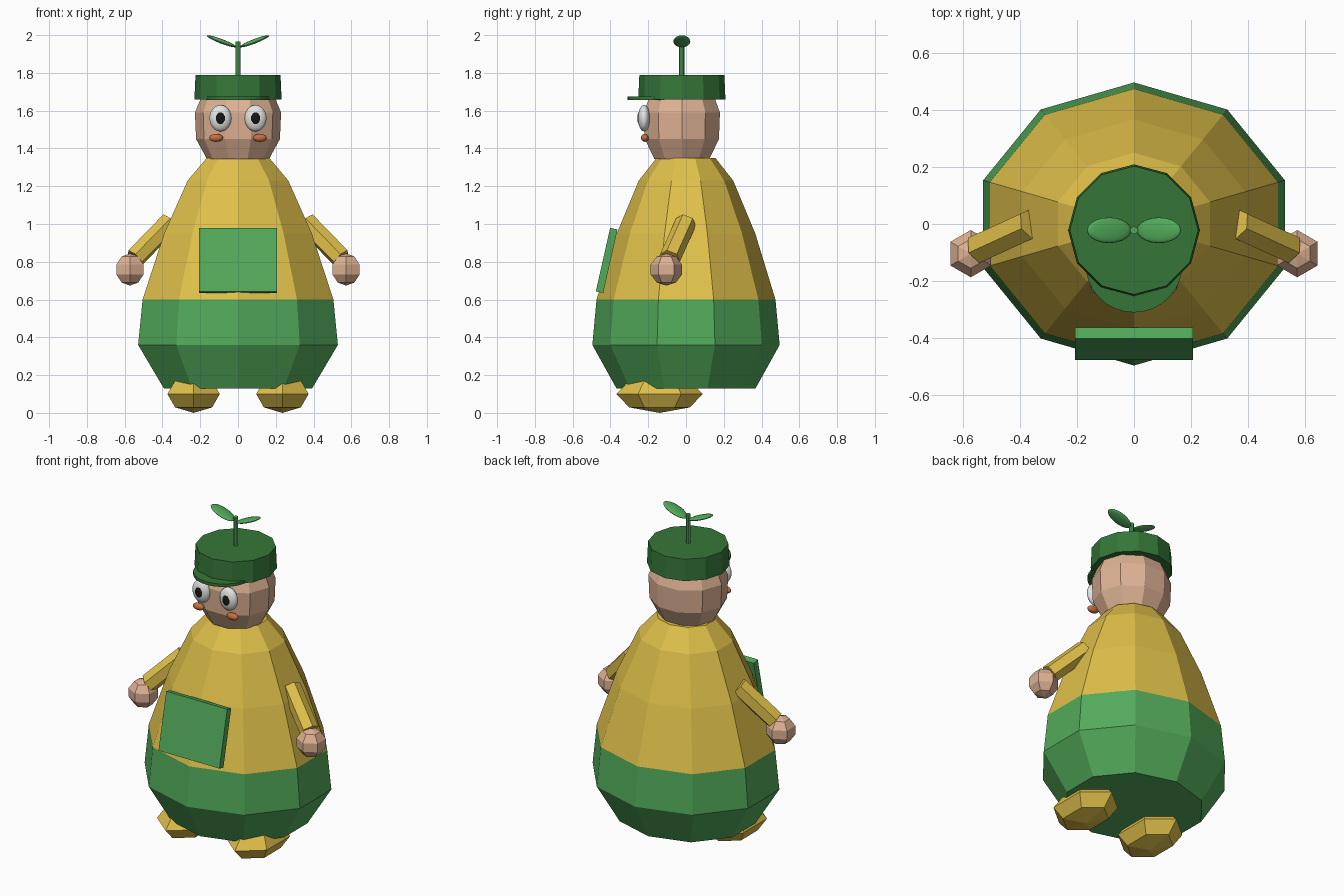
import bpy, bmesh, math
from mathutils import Vector, Matrix

if "Cube" in bpy.data.objects:
    bpy.data.objects.remove(bpy.data.objects["Cube"])


def mat(name, rgb):
    m = bpy.data.materials.new(name)
    lin = [(c / 255 / 12.92) if c < 11 else ((c / 255 + 0.055) / 1.055) ** 2.4 for c in rgb]
    m.diffuse_color = (*lin, 1)
    m.use_nodes = True
    m.node_tree.nodes["Principled BSDF"].inputs["Base Color"].default_value = m.diffuse_color
    return m


GOLD = mat("gold", (224, 192, 74))
GREEN = mat("bright green", (82, 170, 90))
DARK = mat("dark green", (53, 118, 56))
SKIN = mat("skin", (222, 178, 148))
WHITE = mat("eye white", (228, 228, 226))
BLACK = mat("black", (22, 22, 22))
CHEEK = mat("cheek orange", (200, 112, 62))


def finish(name, bm, mats, smooth=False):
    bmesh.ops.recalc_face_normals(bm, faces=bm.faces)
    me = bpy.data.meshes.new(name)
    bm.to_mesh(me)
    bm.free()
    for m in mats:
        me.materials.append(m)
    for p in me.polygons:
        p.use_smooth = smooth
    ob = bpy.data.objects.new(name, me)
    bpy.context.collection.objects.link(ob)
    return ob


def lathe(name, profile, sides, mats, start=0.0, sx=1.0, sy=1.0, cy=0.0):
    """Rings of (radius, z), capped at both ends."""
    bm = bmesh.new()
    rings = []
    for r, z in profile:
        angs = [start + 2 * math.pi * i / sides for i in range(sides)]
        rings.append([bm.verts.new((r * sx * math.cos(a), cy + r * sy * math.sin(a), z)) for a in angs])
    for a, b in zip(rings, rings[1:]):
        for i in range(sides):
            j = (i + 1) % sides
            bm.faces.new((a[i], a[j], b[j], b[i]))
    bm.faces.new(rings[0])
    bm.faces.new(rings[-1])
    return finish(name, bm, mats)


def ball(name, loc, size, mats, seg, rings, smooth=False, rot=None):
    bm = bmesh.new()
    bmesh.ops.create_uvsphere(bm, u_segments=seg, v_segments=rings, radius=1)
    m = Matrix.Translation(loc) @ (rot or Matrix()) @ Matrix.Diagonal((*size, 1))
    bm.transform(m)
    return finish(name, bm, mats, smooth)


def rod(name, a, b, r, sides, mats):
    a, b = Vector(a), Vector(b)
    bm = bmesh.new()
    bmesh.ops.create_cone(bm, cap_ends=True, segments=sides, radius1=r, radius2=r, depth=(b - a).length)
    bm.transform(Matrix.Translation((a + b) / 2) @ (b - a).to_track_quat('Z', 'Y').to_matrix().to_4x4())
    return finish(name, bm, mats)


# Body: pear shape, green below the waist line
WAIST = 0.6
body = lathe("body", [(0.413, 0.13), (0.556, 0.36), (0.531, WAIST), (0.411, 0.95), (0.28, 1.23), (0.174, 1.35)],
             10, [GOLD, GREEN], start=-math.pi / 2, sy=0.892)
for p in body.data.polygons:
    p.material_index = 1 if p.center.z < WAIST else 0

# Belly patch
bm = bmesh.new()
bmesh.ops.create_cube(bm, size=1)
bm.transform(Matrix.Translation((0, -0.42, 0.807)) @ Matrix.Rotation(math.radians(-12.7), 4, 'X')
             @ Matrix.Diagonal((0.415, 0.04, 0.345, 1)))
finish("belly_patch", bm, [GREEN])

# Head and cap
HY = -0.022
lathe("head", [(0.06, 1.335), (0.165, 1.345), (0.222, 1.45), (0.228, 1.59), (0.195, 1.67), (0.13, 1.73)],
      10, [SKIN], sy=0.93, cy=HY)
lathe("cap", [(0.231, 1.658), (0.225, 1.79)], 12, [DARK], cy=HY)
lathe("cap_brim", [(0.17, 1.656), (0.17, 1.674)], 32, [DARK], cy=-0.14)

# Sprout on the cap
rod("sprout_stem", (0, HY, 1.78), (0, HY, 1.965), 0.014, 8, [GREEN])

for s, side in ((-1, "left"), (1, "right")):
    ball(side + "_leaf", (s * 0.087, HY, 1.967), (0.083, 0.045, 0.012), [GREEN], 20, 10, True,
         Matrix.Rotation(-s * math.radians(21), 4, 'Y'))
    # Face
    ball(side + "_eye", (s * 0.093, -0.222, 1.56), (0.058, 0.032, 0.07), [WHITE], 20, 12, True)
    ball(side + "_pupil", (s * 0.093, -0.244, 1.56), (0.028, 0.014, 0.035), [BLACK], 16, 10, True)
    ball(side + "_cheek", (s * 0.116, -0.218, 1.456), (0.037, 0.02, 0.021), [CHEEK], 16, 10, True)
    # Arm, hand and foot
    rod(side + "_arm", (s * 0.36, 0.0, 1.01), (s * 0.545, -0.085, 0.82), 0.056, 6, [GOLD])
    ball(side + "_hand", (s * 0.572, -0.104, 0.759), (0.087, 0.087, 0.085), [SKIN], 6, 5)
    ball(side + "_foot", (s * 0.235, -0.14, 0.1), (0.16, 0.228, 0.1), [GOLD], 6, 4)
